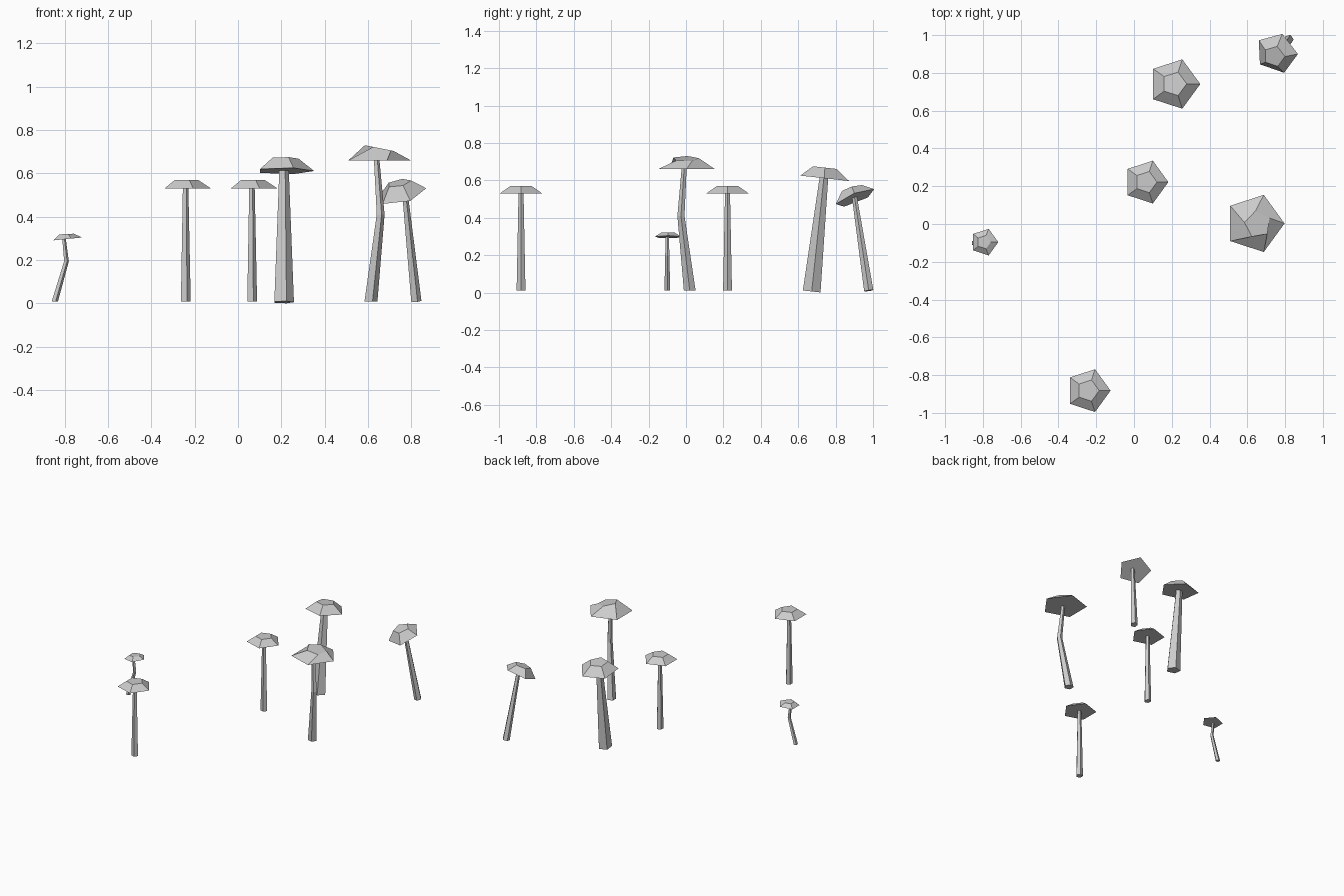
import bpy, bmesh
from math import cos, sin, radians, tau
from mathutils import Vector

if "Cube" in bpy.data.objects:
    bpy.data.objects.remove(bpy.data.objects["Cube"])

UP = (0, 0, 1)


def ring(bm, centre, radius, normal=UP, twist=0):
    """Five-sided ring of vertices facing along normal."""
    q = Vector(UP).rotation_difference(Vector(normal))
    t = radians(twist)
    return [bm.verts.new(Vector(centre) + q @ Vector(
        (radius * cos(tau * i / 5 + t), radius * sin(tau * i / 5 + t), 0))) for i in range(5)]


def loft(name, sections):
    """Closed flat-shaded solid running through the given rings."""
    bm = bmesh.new()
    rings = [ring(bm, *s) for s in sections]
    for a, b in zip(rings, rings[1:]):
        for i in range(5):
            j = (i + 1) % 5
            bm.faces.new((a[i], a[j], b[j], b[i]))
    bm.faces.new(rings[0][::-1])
    bm.faces.new(rings[-1])
    bmesh.ops.recalc_face_normals(bm, faces=bm.faces)
    mesh = bpy.data.meshes.new(name)
    bm.to_mesh(mesh)
    bm.free()
    bpy.context.collection.objects.link(bpy.data.objects.new(name, mesh))


def mushroom(name, stem, cap):
    loft(name + "_stem", stem)
    loft(name + "_cap", cap)


# Two identical upright mushrooms
for name, x, y in (("front_mushroom", -0.243, -0.882), ("middle_mushroom", 0.063, 0.222)):
    mushroom(name,
             [((x, y, 0.01), 0.025), ((x, y, 0.535), 0.014)],
             [((x, y, 0.53), 0.119), ((x, y, 0.57), 0.059)])

# Small bent mushroom on the left
mushroom("small_mushroom",
         [((-0.846, -0.1, 0.01), 0.016), ((-0.792, -0.1, 0.195), 0.012),
          ((-0.803, -0.1, 0.297), 0.009)],
         [((-0.792, -0.096, 0.297), 0.074, (-0.1, 0, 1)),
          ((-0.795, -0.096, 0.32), 0.037, (-0.05, 0, 1))])

# Tall bent mushroom with a tilted crown
mushroom("tall_mushroom",
         [((0.61, 0.02, 0.01), 0.033), ((0.656, -0.027, 0.41), 0.02),
          ((0.638, -0.01, 0.665), 0.014)],
         [((0.638, 0.003, 0.66), 0.159), ((0.655, -0.002, 0.716), 0.072, (0.2, 0, 1), 28)])

# Thick mushroom leaning back
lean = (0, 0.11, 1)
mushroom("thick_mushroom",
         [((0.208, 0.672, 0.006), 0.05, lean), ((0.21, 0.738, 0.62), 0.024, lean)],
         [((0.213, 0.741, 0.611), 0.138, lean), ((0.213, 0.742, 0.668), 0.066, lean)])

# Slim mushroom leaning forward at the back right
mushroom("back_mushroom",
         [((0.82, 0.977, 0.01), 0.026, (-0.1, -0.15, 1)),
          ((0.768, 0.9, 0.515), 0.014, (-0.1, -0.15, 1))],
         [((0.755, 0.905, 0.505), 0.116, (-0.25, -0.4, 1)),
          ((0.742, 0.888, 0.556), 0.058, (-0.2, -0.3, 1))])
